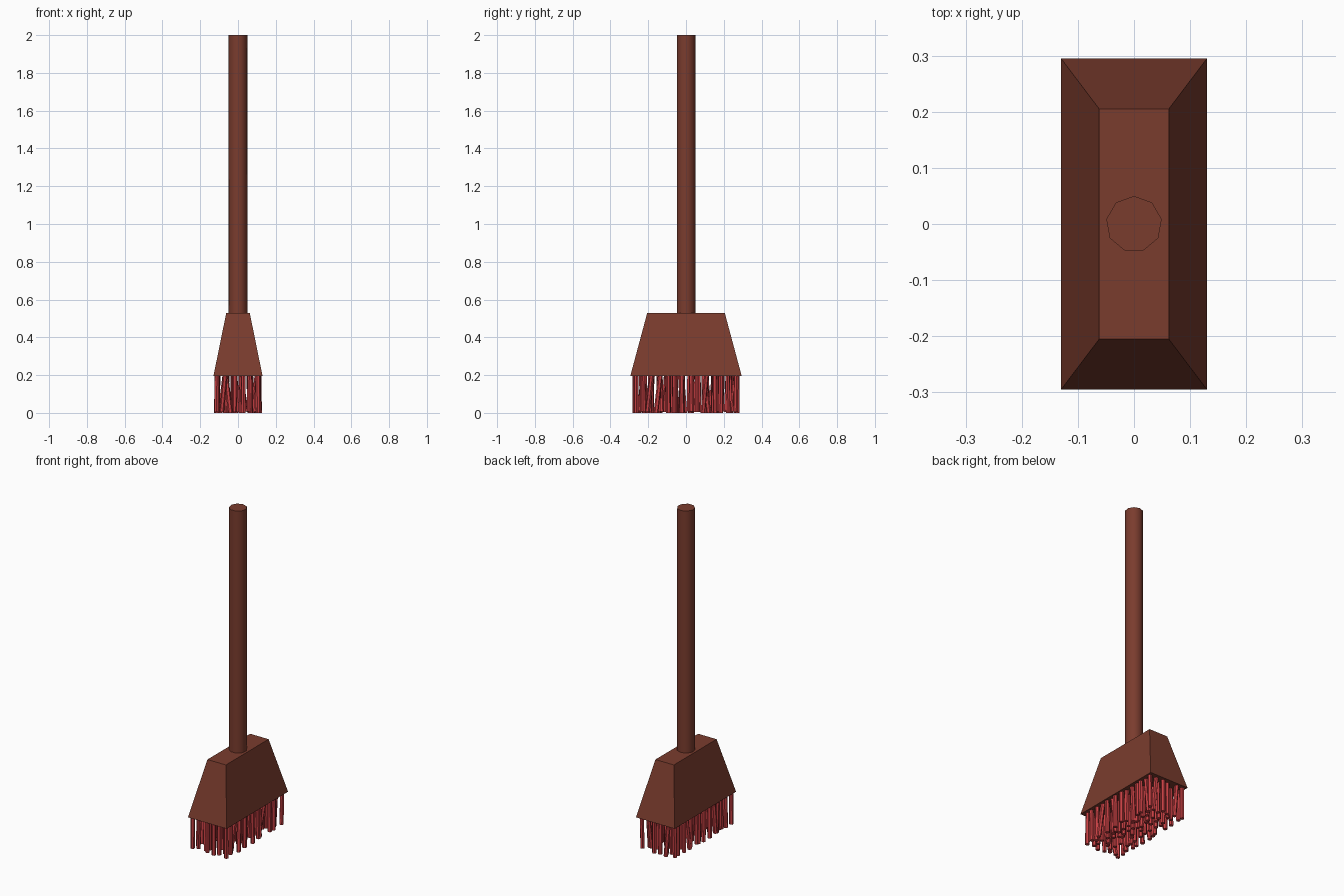
import bpy, bmesh, math, random
from mathutils import Vector

if "Cube" in bpy.data.objects:
    bpy.data.objects.remove(bpy.data.objects["Cube"])

random.seed(4)


def material(name, rgb):
    m = bpy.data.materials.new(name)
    m.diffuse_color = (*rgb, 1)
    m.use_nodes = True
    m.node_tree.nodes["Principled BSDF"].inputs["Base Color"].default_value = m.diffuse_color
    return m


def finish(bm, name, mat):
    bmesh.ops.recalc_face_normals(bm, faces=bm.faces)
    me = bpy.data.meshes.new(name)
    bm.to_mesh(me)
    bm.free()
    me.materials.append(mat)
    ob = bpy.data.objects.new(name, me)
    bpy.context.collection.objects.link(ob)
    return ob


def prism(bm, bottom, top, radius, sides, turn):
    """Closed post with level ends, sheared when top and bottom are offset."""
    rings = []
    for c in (bottom, top):
        rings.append([bm.verts.new(Vector(c) + Vector((
            radius * math.cos(turn + math.tau * i / sides),
            radius * math.sin(turn + math.tau * i / sides), 0)))
            for i in range(sides)])
    lo, hi = rings
    bm.faces.new(lo[::-1])
    bm.faces.new(hi)
    for i in range(sides):
        j = (i + 1) % sides
        bm.faces.new((lo[i], lo[j], hi[j], hi[i]))


wood = material("wood", (0.195, 0.045, 0.027))
red = material("red_bristle", (0.56, 0.05, 0.055))

# Nine-sided handle, softly shaded around its length
bm = bmesh.new()
prism(bm, (0, 0, 0.50), (0, 0, 2.0), 0.05, 9, math.pi / 2)
handle = finish(bm, "handle", wood)
bpy.context.view_layer.objects.active = handle
handle.select_set(True)
bpy.ops.object.shade_smooth_by_angle(angle=math.radians(50))

# Tapered head block
bm = bmesh.new()
bmesh.ops.create_cube(bm, size=2)
for v in bm.verts:
    hx, hy, z = (0.062, 0.205, 0.53) if v.co.z > 0 else (0.13, 0.295, 0.195)
    v.co = (v.co.x * hx, v.co.y * hy, z)
finish(bm, "head", wood)

# Bristles: jittered rows, some leaning
bm = bmesh.new()
cols, rows = 6, 14
for i in range(cols):
    for j in range(rows):
        x = -0.108 + 0.216 * i / (cols - 1) + random.uniform(-0.008, 0.008)
        y = -0.268 + 0.536 * j / (rows - 1) + random.uniform(-0.01, 0.01)
        x = max(-0.112, min(0.112, x))
        y = max(-0.272, min(0.272, y))
        lean = 0.028 if random.random() < 0.25 else 0.004
        bx = max(-0.115, min(0.115, x + random.uniform(-lean, lean)))
        by = max(-0.272, min(0.272, y + random.uniform(-lean, lean)))
        prism(bm, (bx, by, random.choice((0, 0.004, 0.008))), (x, y, 0.20),
              0.0125, 6, random.uniform(0, 1))
finish(bm, "bristles", red)
